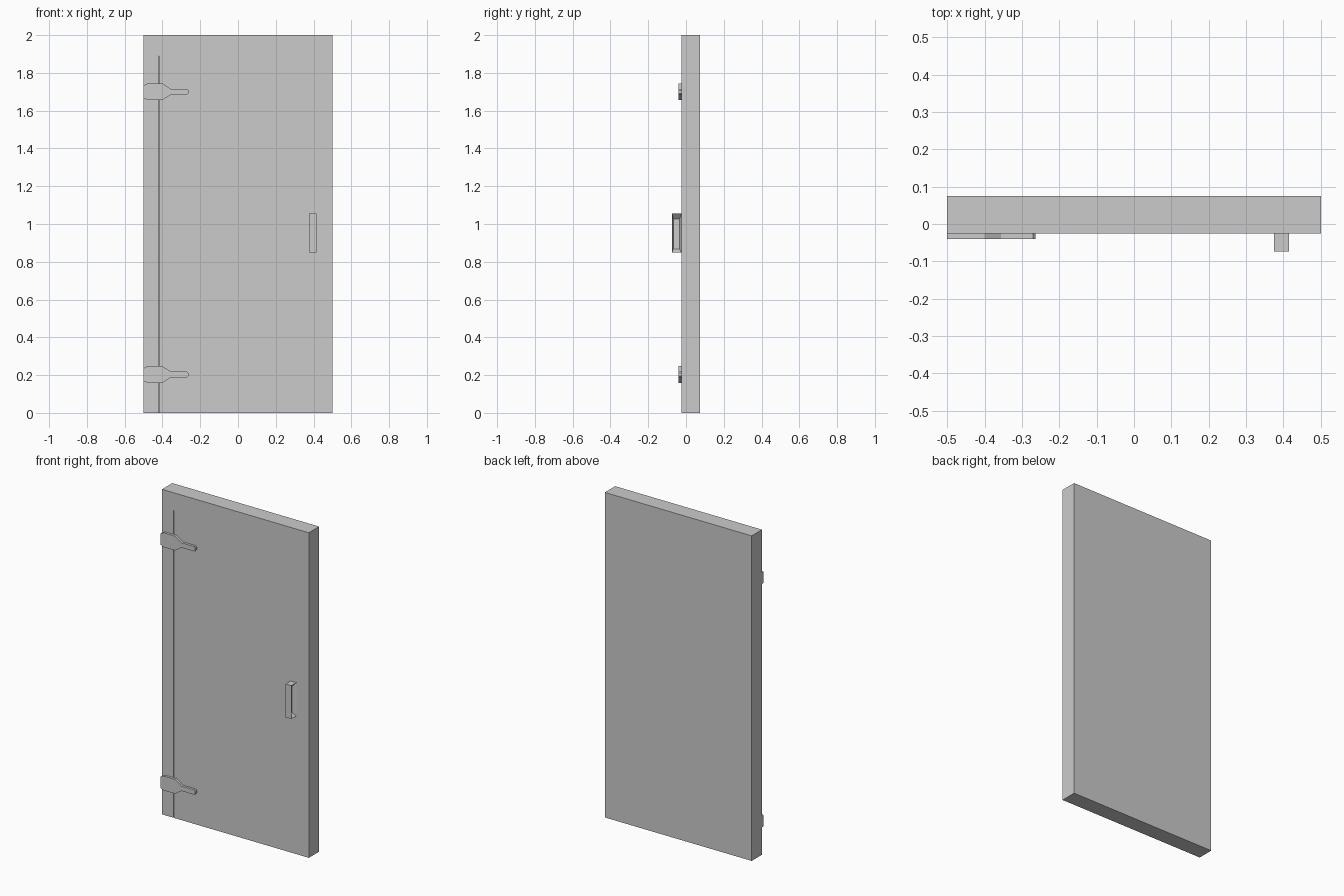
import bpy, bmesh

if "Cube" in bpy.data.objects:
    bpy.data.objects.remove(bpy.data.objects["Cube"])


def make_object(name, bm):
    bmesh.ops.recalc_face_normals(bm, faces=bm.faces[:])
    mesh = bpy.data.meshes.new(name)
    bm.to_mesh(mesh)
    bm.free()
    obj = bpy.data.objects.new(name, mesh)
    bpy.context.collection.objects.link(obj)
    return obj


def box_bm(lo, hi):
    bm = bmesh.new()
    bmesh.ops.create_cube(bm, size=1)
    for v in bm.verts:
        v.co = [lo[i] + (v.co[i] + 0.5) * (hi[i] - lo[i]) for i in range(3)]
    return bm


# Door slab with a hairline groove beside the hinges
door = make_object("door_slab", box_bm((-0.5, -0.025, 0), (0.5, 0.075, 2)))
cutter = make_object("groove_cutter", box_bm((-0.422, -0.05, -0.05), (-0.419, -0.017, 1.89)))
cutter.hide_render = True
cutter.hide_viewport = True
mod = door.modifiers.new("groove", 'BOOLEAN')
mod.operation = 'DIFFERENCE'
mod.solver = 'EXACT'
mod.object = cutter


# Strap hinges: half profile mirrored about the centre line, then extruded
half = [(-0.5, 0.034), (-0.478, 0.044), (-0.4, 0.044), (-0.356, 0.015),
        (-0.27, 0.015), (-0.263, 0.008)]


def hinge(name, z):
    pts = half + [(x, -h) for x, h in reversed(half)]
    bm = bmesh.new()
    face = bm.faces.new([bm.verts.new((x, -0.025, z + h)) for x, h in pts])
    ext = bmesh.ops.extrude_face_region(bm, geom=[face], use_keep_orig=True)
    for g in ext["geom"]:
        if isinstance(g, bmesh.types.BMVert):
            g.co.y = -0.04
    make_object(name, bm)


hinge("lower_hinge", 0.203)
hinge("upper_hinge", 1.7)

# Pull handle with a tapered finger recess on its outer side
bm = box_bm((0.375, -0.073, 0.85), (0.415, -0.025, 1.055))
bm.normal_update()
side = max(bm.faces, key=lambda f: f.calc_center_median().x)
bmesh.ops.inset_region(bm, faces=[side], thickness=0.004)
for v in side.verts:
    v.co.x -= 0.025
    v.co.y = -0.067 if v.co.y < -0.05 else -0.034
    v.co.z = 1.027 if v.co.z > 0.95 else 0.868
make_object("pull_handle", bm)
